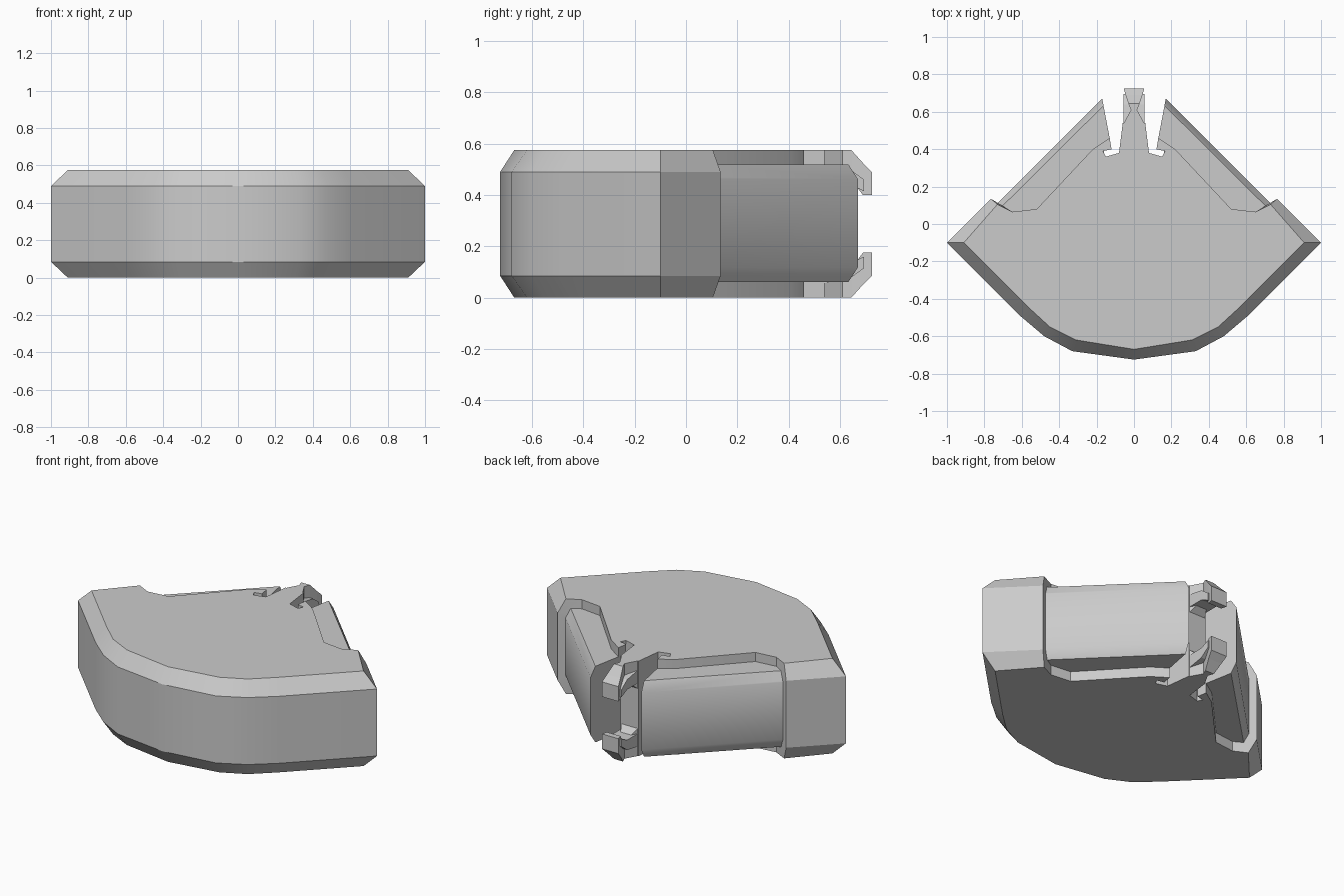
import bpy, bmesh

if "Cube" in bpy.data.objects:
    bpy.data.objects.remove(bpy.data.objects["Cube"])

H = 0.575


def loft(name, rings):
    """Closed solid through rings of equal point count."""
    bm = bmesh.new()
    vs = [[bm.verts.new(p) for p in r] for r in rings]
    n = len(vs[0])
    for a, b in zip(vs, vs[1:]):
        for i in range(n):
            j = (i + 1) % n
            bm.faces.new((a[i], a[j], b[j], b[i]))
    bm.faces.new(vs[0][::-1])
    bm.faces.new(vs[-1])
    bmesh.ops.recalc_face_normals(bm, faces=bm.faces)
    me = bpy.data.meshes.new(name)
    bm.to_mesh(me)
    bm.free()
    ob = bpy.data.objects.new(name, me)
    bpy.context.collection.objects.link(ob)
    return ob


def chamfered_prism(name, outer, inner, z0, z1, c):
    """Upright prism whose top and bottom rims slope in to the inner outline."""
    levels = [(inner, z0), (outer, z0 + c), (outer, z1 - c), (inner, z1)]
    return loft(name, [[(x, y, z) for x, y in pts] for pts, z in levels])


# Left half of the body plan: outer x, y and chamfer x, y
half = [(-.33, -.68, -.31, -.62), (-.48, -.60, -.45, -.55),
        (-.61, -.49, -.57, -.44), (-1, -.10, -.91, -.10),
        (-.765, .135, -.73, .105)]
# Step edge, back notch and central spine have vertical walls
for x, y in [(-.65, .065), (-.52, .08), (-.22, .40), (-.13, .46), (-.12, .40),
             (-.165, .39), (-.15, .36), (-.08, .38), (-.06, .54)]:
    half.append((x, y, x, y))
plan = [(0, -.725, 0, -.67)] + half + [(-a, b, -c, d) for a, b, c, d in half[::-1]]
body = chamfered_prism("body", [p[:2] for p in plan], [p[2:] for p in plan], 0, H, .085)

# Recessed panels on the two back sides
parts = []
for s, side in ((1, "left"), (-1, "right")):
    tail = [(-.13, .459), (-.18, .34), (-.50, .0), (-.70, -.02)]
    outer = [(-.79, .05), (-.17, .67)] + tail
    inner = [(-.77, .03), (-.163, .633)] + tail
    parts.append(chamfered_prism(side + "_back_panel", [(s * x, y) for x, y in outer],
                                 [(s * x, y) for x, y in inner], .06, .52, .057))

# Merge the panels into the body
bpy.context.view_layer.objects.active = body
for p in parts:
    m = body.modifiers.new("join", 'BOOLEAN')
    m.operation = 'UNION'
    m.solver = 'EXACT'
    m.object = p
    bpy.ops.object.modifier_apply(modifier=m.name)
    bpy.data.objects.remove(p)

# Clip hooks above and below on the spine: y, half width, low z, high z
sections = [(.53, .06, .40, H), (.61, .016, .47, H), (.645, .03, .46, H),
            (.69, .045, .40, .525), (.725, .055, .40, .49)]
for flip, label in ((False, "upper"), (True, "lower")):
    def zz(z):
        return H - z if flip else z
    loft(label + "_clip_hook",
         [[(-w, y, zz(a)), (w, y, zz(a)), (w, y, zz(b)), (-w, y, zz(b))]
          for y, w, a, b in sections])
    # Small lip joining the hook to the spine
    loft(label + "_clip_lip",
         [[(-.055, y, zz(a)), (.055, y, zz(a)), (.055, y, zz(b)), (-.055, y, zz(b))]
          for y, a, b in ((.53, .44, .52), (.64, .44, .50), (.695, .415, .46))])

# Smooth only the gently curving front wall
bpy.ops.object.select_all(action='DESELECT')
body.select_set(True)
bpy.ops.object.shade_smooth_by_angle(angle=0.5)
